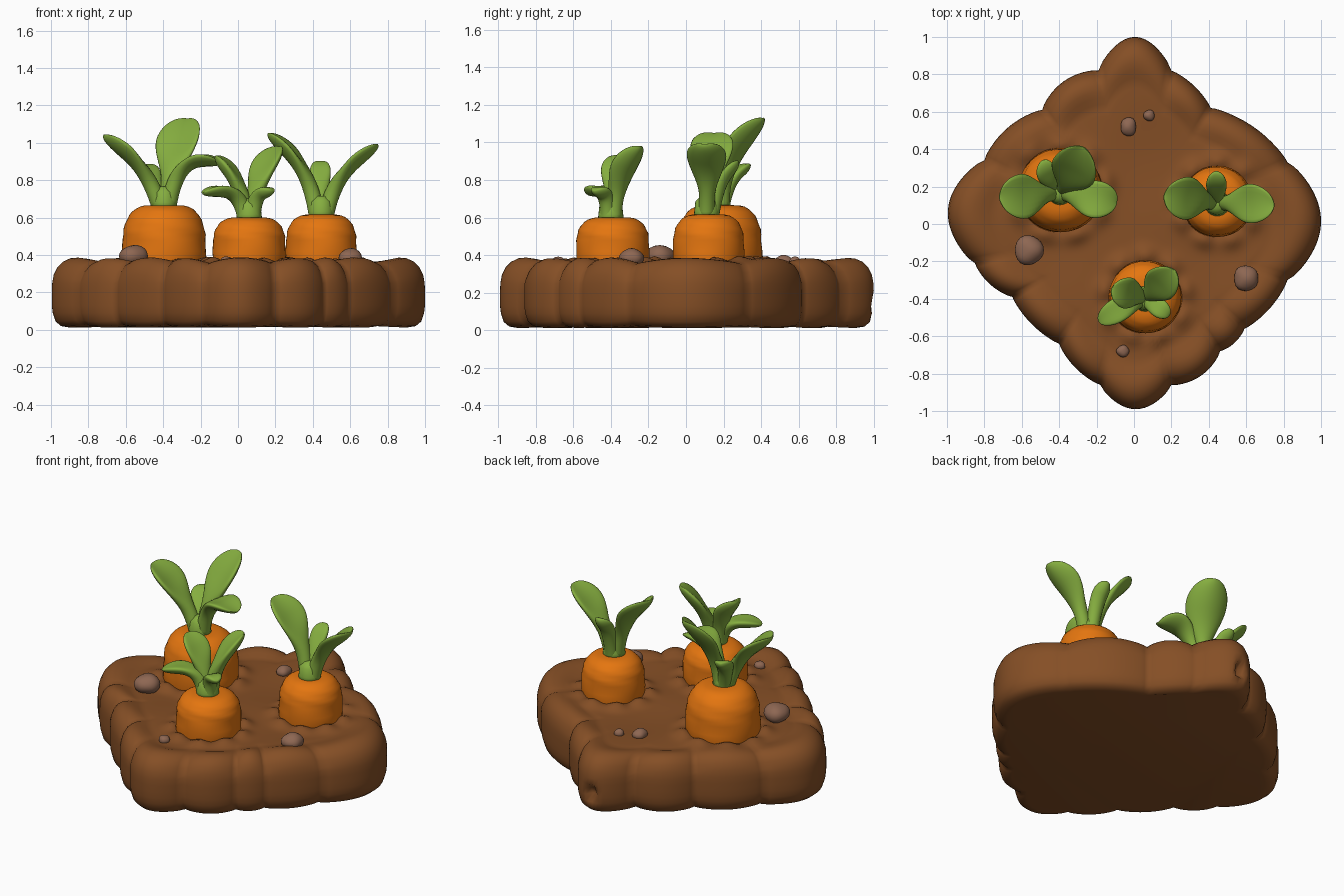
import bpy, bmesh, math
from mathutils import Vector

cube = bpy.data.objects.get("Cube")
if cube:
    bpy.data.objects.remove(cube, do_unlink=True)


def material(name, rgb):
    m = bpy.data.materials.new(name)
    m.use_nodes = True
    m.diffuse_color = (*rgb, 1)
    bsdf = m.node_tree.nodes["Principled BSDF"]
    bsdf.inputs["Base Color"].default_value = (*rgb, 1)
    bsdf.inputs["Roughness"].default_value = 0.8
    return m


SOIL = material("soil brown", (0.235, 0.078, 0.019))
ORANGE = material("carrot orange", (0.78, 0.18, 0.005))
GREEN = material("leaf green", (0.235, 0.42, 0.05))
STONE = material("stone brown", (0.27, 0.135, 0.085))


def finish(bm, name, mat):
    bmesh.ops.recalc_face_normals(bm, faces=bm.faces)
    for f in bm.faces:
        f.smooth = True
    mesh = bpy.data.meshes.new(name)
    bm.to_mesh(mesh)
    bm.free()
    mesh.materials.append(mat)
    ob = bpy.data.objects.new(name, mesh)
    bpy.context.scene.collection.objects.link(ob)
    return ob


def loft(bm, rings):
    """Skin a list of closed rings and cap both ends."""
    loops = [[bm.verts.new(p) for p in ring] for ring in rings]
    n = len(loops[0])
    for a, b in zip(loops, loops[1:]):
        for i in range(n):
            j = (i + 1) % n
            bm.faces.new((a[i], a[j], b[j], b[i]))
    bm.faces.new(loops[0][::-1])
    bm.faces.new(loops[-1])


def smooth(a, b, t):
    t = min(1, max(0, (t - a) / (b - a)))
    return t * t * (3 - 2 * t)


# Carrot positions: x, y, radius, top height
CARROTS = {
    "large": (-0.395, 0.18, 0.225, 0.667),
    "front": (0.06, -0.39, 0.195, 0.602),
    "side": (0.445, 0.12, 0.19, 0.617),
}

# Soil bed: notches around the outline, each with the bulge of the lobe after it
NOTCHES = [
    (0.82, 0.33, 0.05), (0.41, 0.62, 0.025), (0.20, 0.82, 0.18),
    (-0.19, 0.82, 0.06), (-0.49, 0.61, 0.05), (-0.80, 0.34, 0.17),
    (-0.85, -0.21, 0.03), (-0.65, -0.39, 0.03), (-0.40, -0.64, 0.03),
    (-0.18, -0.86, 0.13), (0.20, -0.86, 0.05), (0.46, -0.68, 0.02),
    (0.59, -0.56, 0.03), (0.82, -0.30, 0.18),
]


def soil_outline():
    pts = []
    for k, (x, y, h) in enumerate(NOTCHES):
        a = Vector((x, y))
        b = Vector(NOTCHES[(k + 1) % len(NOTCHES)][:2])
        d = b - a
        out = Vector((d.y, -d.x)).normalized()
        steps = max(12, int(d.length * 44))
        for i in range(steps):
            u = i / steps
            lobe = math.sin(math.pi * u) ** 0.75
            pts.append((a + d * u + out * h * lobe, lobe))
    return pts


def ground(x, y):
    """Raised crumbly collars around the carrots and soft lumps elsewhere."""
    z = 0.008 * math.sin(7 * x + 1) * math.sin(8 * y + 2)
    for cx, cy, r, _ in CARROTS.values():
        d = math.hypot(x - cx, y - cy)
        wave = 0.7 + 0.3 * math.sin(9 * math.atan2(y - cy, x - cx))
        z += 0.035 * wave * math.exp(-((d - r - 0.025) / 0.05) ** 2)
    return z


PROFILE = [(0.9, 0.012), (0.95, 0.02), (0.98, 0.045), (0.995, 0.09), (1, 0.13),
           (1, 0.17), (1, 0.21), (0.998, 0.25), (0.99, 0.295), (0.97, 0.335),
           (0.94, 0.365), (0.9, 0.382), (0.86, 0.383), (0.82, 0.375), (0.78, 0.362)]
PROFILE += [(0.75 - 0.025 * i, 0.355) for i in range(29)]

outline = soil_outline()
rings = []
for k, (s, z) in enumerate(PROFILE):
    ring = []
    for p, lobe in outline:
        q = p * s
        h = z
        if k > 7:
            h += ground(q.x, q.y) * smooth(0.95, 0.8, s) if s > 0.8 else ground(q.x, q.y)
            h -= 0.03 * (1 - lobe) * smooth(0.7, 0.9, s)
        elif k < 3:
            h += 0.008 * (1 - lobe)
        # small burrow in the back corner
        pit = math.exp(-((q.x / 0.035) ** 2 + ((h - 0.14) / 0.045) ** 2) ** 2)
        if q.y > 0.8 and k < 9:
            q = Vector((q.x, q.y - 0.06 * pit))
        ring.append((q.x, q.y, h))
    rings.append(ring)
bm = bmesh.new()
loft(bm, rings)
finish(bm, "soil_bed", SOIL)


# Carrot roots: rounded shoulders, slightly wobbly sides
def carrot(name, x, y, r, top):
    body = [(0.9, 0.28), (1, 0.37), (1, 0.42), (0.985, 0.48)]
    rise = top - 0.48
    body += [(0.3 + 0.685 * math.cos(a) ** 0.75, 0.48 + rise * math.sin(a))
             for a in [math.radians(9 * i) for i in range(1, 10)]]
    body += [(0.2, top), (0.05, top - 0.004)]
    rings = []
    for k, (s, z) in enumerate(body):
        ring = []
        for i in range(48):
            a = math.tau * i / 48
            w = r * s * (1 + 0.012 * math.sin(3 * a + 2 * k))
            ring.append((x + w * math.cos(a), y + w * math.sin(a), z))
        rings.append(ring)
    bm = bmesh.new()
    loft(bm, rings)
    finish(bm, name + "_carrot_root", ORANGE)


# Leaves: a thick stalk that widens to a cupped blade, swept along a curve
def leaf(bm, start, bend, tip, width):
    p0, p1, p2 = Vector(start), Vector(bend), Vector(tip)
    out = p2 - p0
    side = Vector((-out.y, out.x, 0)).normalized()
    rings = []
    n = 26
    for k in range(n + 1):
        t = min(0.999, math.sin(k / n * math.pi / 2))
        p = p0 * (1 - t) ** 2 + p1 * 2 * t * (1 - t) + p2 * t * t
        tangent = ((p1 - p0) * (1 - t) + (p2 - p1) * t).normalized()
        normal = tangent.cross(side)
        end = math.sqrt(1 - (max(0, t - 0.72) / 0.28) ** 2)
        blade = smooth(0.2, 0.72, t)
        w = (0.042 + (width - 0.042) * blade) * end
        h = (0.042 - 0.012 * blade) * end
        ring = []
        for i in range(20):
            a = math.tau * i / 20
            c = math.cos(a)
            cup = 0.32 * blade * w * (c * c - 0.4)
            ring.append(p + side * w * c + normal * (h * math.sin(a) + cup))
        rings.append(ring)
    loft(bm, rings)


# Per carrot: bend and tip of each leaf, and its half width
LEAVES = {
    "large": [
        ((-0.50, 0.15, 0.93), (-0.72, 0.14, 1.04), 0.12),
        ((-0.36, 0.18, 0.92), (-0.27, 0.41, 1.13), 0.125),
        ((-0.32, 0.14, 0.99), (-0.09, 0.12, 0.89), 0.10),
        ((-0.46, 0.22, 0.84), (-0.49, 0.34, 0.88), 0.055),
    ],
    "front": [
        ((0.08, -0.38, 0.82), (0.22, -0.25, 0.98), 0.095),
        ((0.03, -0.38, 0.82), (-0.12, -0.35, 0.93), 0.085),
        ((0.01, -0.40, 0.80), (-0.19, -0.52, 0.73), 0.065),
        ((0.08, -0.41, 0.76), (0.19, -0.49, 0.74), 0.05),
    ],
    "side": [
        ((0.38, 0.13, 0.92), (0.16, 0.15, 1.05), 0.115),
        ((0.52, 0.12, 0.88), (0.75, 0.10, 0.99), 0.105),
        ((0.44, 0.16, 0.82), (0.44, 0.28, 0.90), 0.055),
    ],
}

for name, (x, y, r, top) in CARROTS.items():
    carrot(name, x, y, r, top)
    bm = bmesh.new()
    # flared crown joining the stalks
    loft(bm, [[(x + w * math.cos(math.tau * i / 24), y - 0.01 + w * math.sin(math.tau * i / 24), top + z)
               for i in range(24)] for w, z in ((0.07, -0.02), (0.066, 0.015), (0.06, 0.07), (0.03, 0.1))])
    for bend, tip, width in LEAVES[name]:
        lean = Vector((tip[0] - x, tip[1] - y, 0)).normalized() * 0.025
        leaf(bm, Vector((x, y - 0.01, top - 0.01)) + lean, bend, tip, width)
    finish(bm, name + "_carrot_leaves", GREEN)


# Stones: x, y, z, half sizes
STONES = [
    (-0.56, -0.14, 0.395, 0.078, 0.08, 0.058),
    (0.60, -0.29, 0.385, 0.066, 0.07, 0.05),
    (-0.03, 0.52, 0.365, 0.042, 0.052, 0.035),
    (0.08, 0.58, 0.365, 0.03, 0.03, 0.028),
    (-0.06, -0.68, 0.365, 0.034, 0.032, 0.028),
]
for k, (x, y, z, a, b, c) in enumerate(STONES):
    bm = bmesh.new()
    bmesh.ops.create_icosphere(bm, subdivisions=3, radius=1)
    for v in bm.verts:
        lump = 1 + 0.06 * math.sin(3 * v.co.x + k) * math.cos(4 * v.co.y)
        v.co = Vector((x + a * v.co.x * lump, y + b * v.co.y * lump, z + c * v.co.z * lump))
    finish(bm, f"stone_{k + 1}", STONE)
